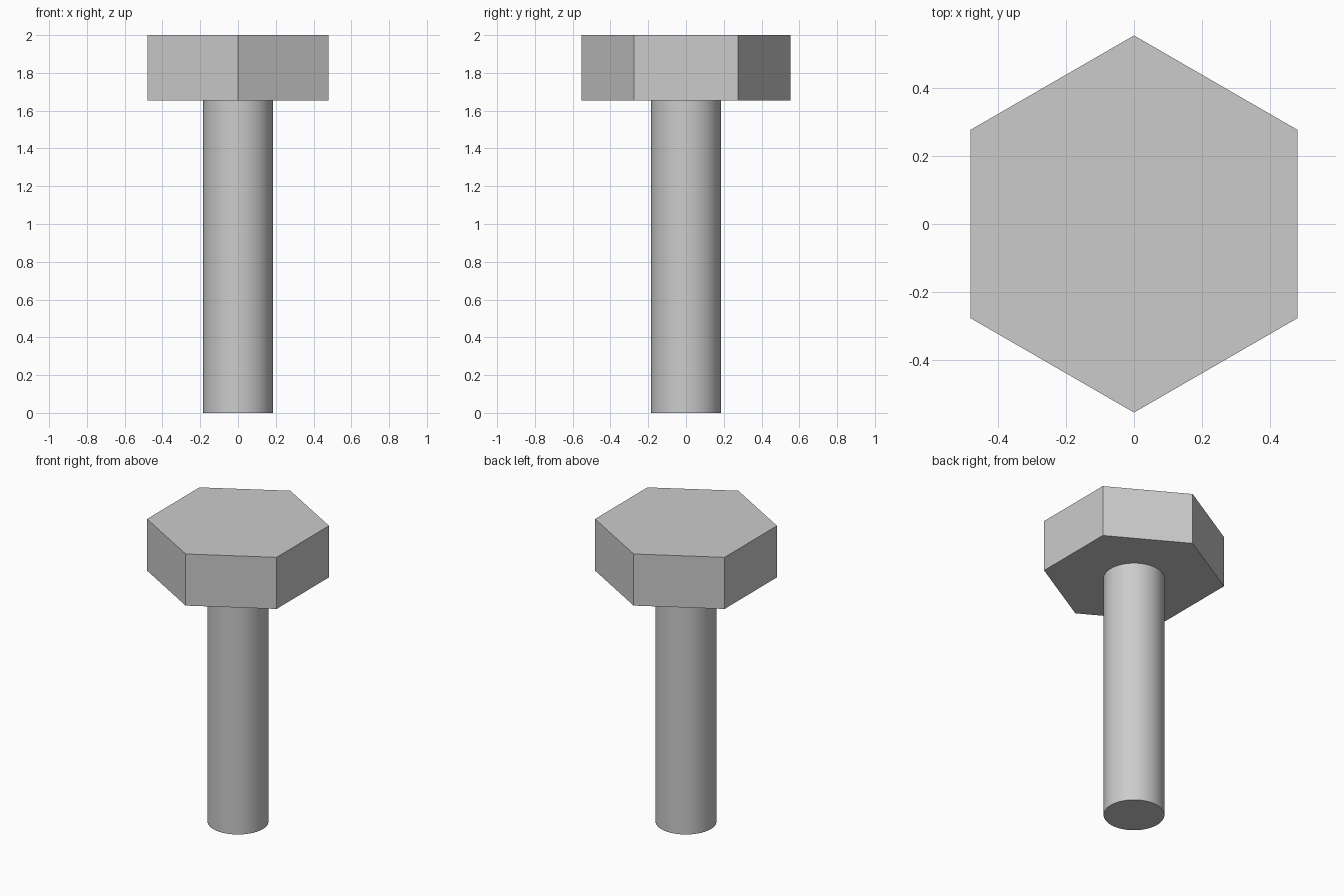
import bpy
import bmesh
from math import sin, cos, tau, radians

if "Cube" in bpy.data.objects:
    bpy.data.objects.remove(bpy.data.objects["Cube"], do_unlink=True)

# Steel material
steel = bpy.data.materials.new("grey_steel")
steel.use_nodes = True
colour = (0.6, 0.6, 0.6, 1.0)
steel.diffuse_color = colour
steel.node_tree.nodes["Principled BSDF"].inputs["Base Color"].default_value = colour


def prism(name, sides, radius, bottom, top):
    """Upright prism with one corner pointing to the back (+y)."""
    bm = bmesh.new()
    ring = [bm.verts.new((-radius * sin(tau * i / sides),
                          radius * cos(tau * i / sides), bottom))
            for i in range(sides)]
    base = bm.faces.new(ring)
    result = bmesh.ops.extrude_face_region(bm, geom=[base], use_keep_orig=True)
    lifted = [g for g in result["geom"] if isinstance(g, bmesh.types.BMVert)]
    bmesh.ops.translate(bm, verts=lifted, vec=(0, 0, top - bottom))
    bmesh.ops.recalc_face_normals(bm, faces=bm.faces)
    mesh = bpy.data.meshes.new(name)
    bm.to_mesh(mesh)
    bm.free()
    mesh.materials.append(steel)
    obj = bpy.data.objects.new(name, mesh)
    bpy.context.collection.objects.link(obj)
    return obj


HEAD_RADIUS = 0.553
HEAD_BOTTOM = 1.655

# Hexagonal head
prism("hex_head", 6, HEAD_RADIUS, HEAD_BOTTOM, 2.0)

# Plain round shank
shank = prism("shank", 64, HEAD_RADIUS / 3, 0.0, HEAD_BOTTOM)
bpy.ops.object.select_all(action='DESELECT')
shank.select_set(True)
bpy.context.view_layer.objects.active = shank
bpy.ops.object.shade_smooth_by_angle(angle=radians(30))
